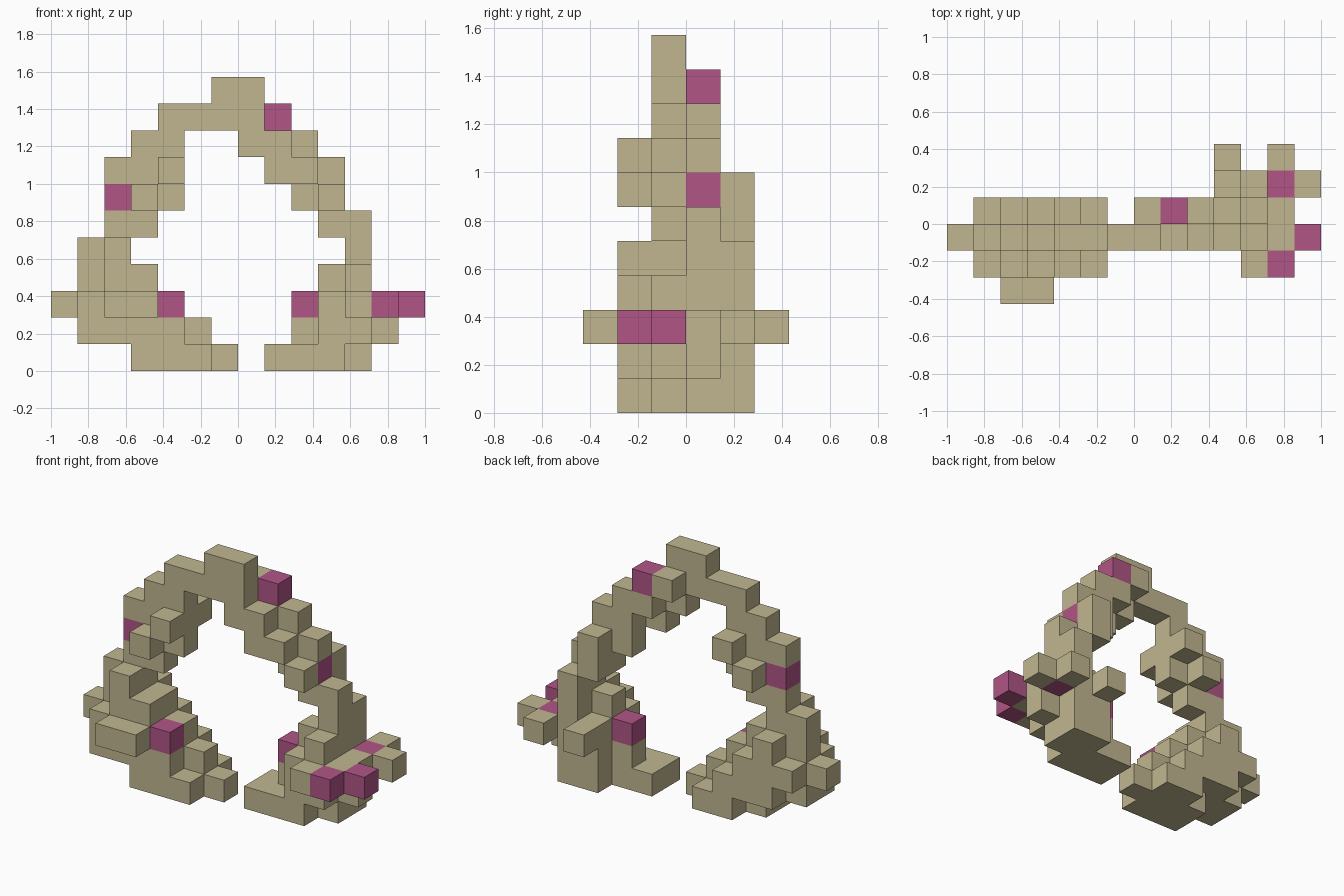
import bpy
import bmesh
from mathutils import Vector

cube = bpy.data.objects.get("Cube")
if cube:
    bpy.data.objects.remove(cube)

CELL = 1 / 7

# Plan of each block layer, ground first: "#" stone, "o" blossom.
# Each row runs left to right along x; the key is the row's depth step in y.
LAYERS = [
    {1: "..........##..",
     0: "....##..####..",
     -1: "...####.###...",
     -2: "...###........"},
    {1: "..........##..",
     0: "..###....####.",
     -1: ".#####....##..",
     -2: ".####........."},
    {2: "..........#.#.",
     1: "..........##o#",
     0: ".###.....o###.",
     -1: "#####.....###o",
     -2: ".###o......#o.",
     -3: "..##.........."},
    {1: "...........#..",
     0: "..#.......##..",
     -1: ".###.......#..",
     -2: "..##.........."},
    {1: "...........#..",
     0: "...........#..",
     -1: ".##...........",
     -2: "..#..........."},
    {1: "..........#...",
     0: "..........##..",
     -1: "..##.........."},
    {1: "..........#...",
     0: "...#.....#o...",
     -1: "..o##.....#...",
     -2: "...#.........."},
    {0: "....#....##...",
     -1: "..###...##....",
     -2: "....#........."},
    {0: "........##....",
     -1: "...##..##....."},
    {0: ".......#o.....",
     -1: "....####......"},
    {-1: "......##......"},
]


def make_material(name, color):
    mat = bpy.data.materials.new(name)
    mat.use_nodes = True
    mat.diffuse_color = color
    mat.node_tree.nodes["Principled BSDF"].inputs["Base Color"].default_value = color
    return mat


stone = make_material("sandy_stone", (0.53, 0.47, 0.28, 1))
blossom = make_material("pink_blossom", (0.44, 0.09, 0.24, 1))


def part_of(i, k, mark):
    if mark == "o":
        return "blossom_blocks"
    if k > 4:
        return "arch_span"
    return "right_foot" if i < 7 else "left_foot"


# Sort the cells into parts
cells = {}
for k, layer in enumerate(LAYERS):
    for j, row in layer.items():
        for i, mark in enumerate(row):
            if mark != ".":
                cells[i - 7, j, k] = part_of(i, k, mark)

AXES = [Vector(a) for a in ((1, 0, 0), (0, 1, 0), (0, 0, 1))]


def build_part(name, mat):
    """Make the outer skin of all blocks belonging to one part."""
    bm = bmesh.new()
    for cell, owner in cells.items():
        if owner != name:
            continue
        middle = Vector(cell) + Vector((0.5, 0.5, 0.5))
        for n in range(3):
            for sign in (-1, 1):
                out = AXES[n] * sign
                if tuple(int(c) for c in Vector(cell) + out) in cells:
                    continue
                u, v = AXES[(n + 1) % 3] * sign, AXES[(n + 2) % 3]
                corners = (-u - v, u - v, u + v, v - u)
                bm.faces.new([bm.verts.new((middle + (out + c) / 2) * CELL)
                              for c in corners])
    bmesh.ops.remove_doubles(bm, verts=bm.verts, dist=CELL / 100)
    mesh = bpy.data.meshes.new(name)
    bm.to_mesh(mesh)
    bm.free()
    mesh.materials.append(mat)
    obj = bpy.data.objects.new(name, mesh)
    bpy.context.collection.objects.link(obj)


for part in ("right_foot", "left_foot", "arch_span"):
    build_part(part, stone)
build_part("blossom_blocks", blossom)
